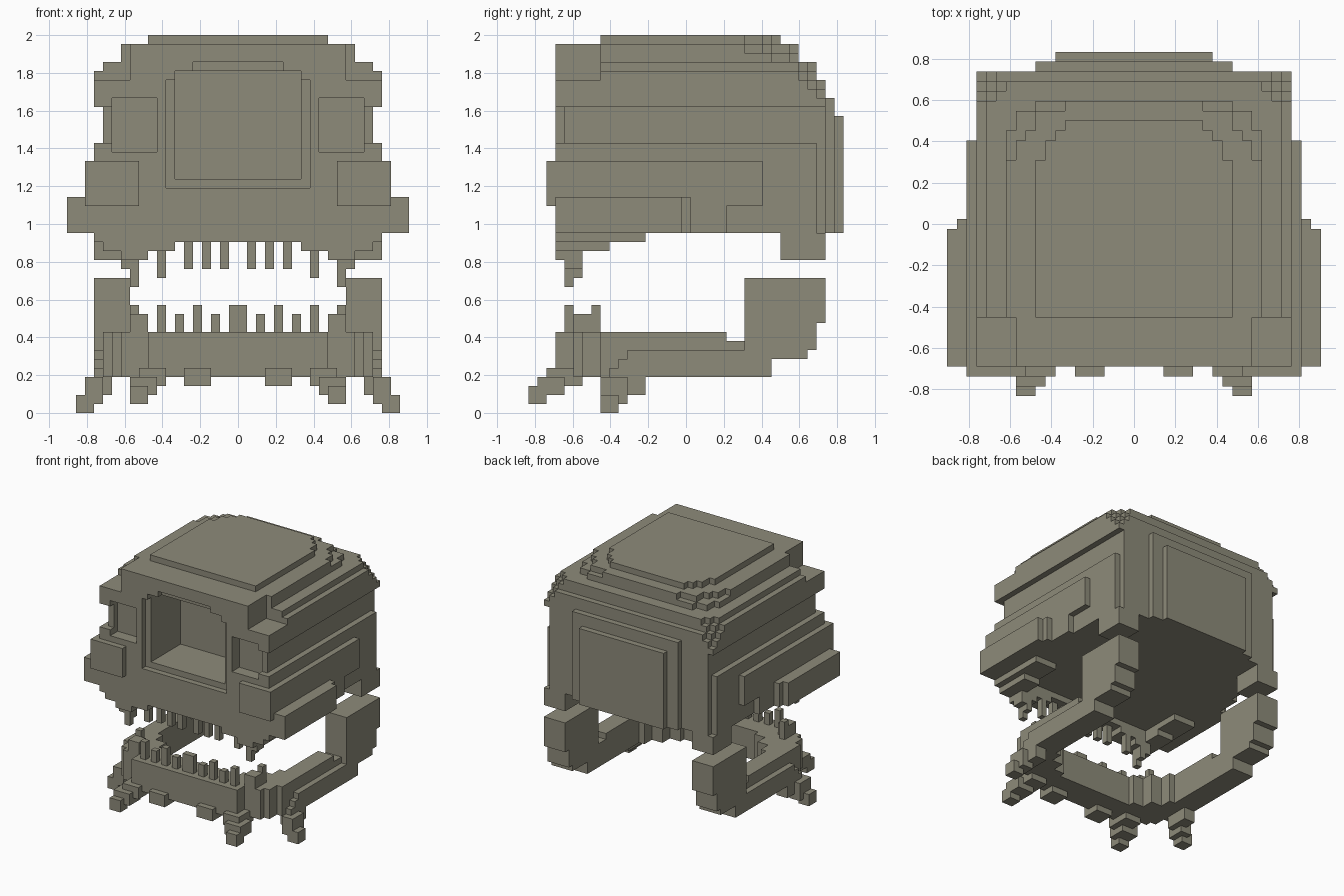
import bpy, bmesh

if "Cube" in bpy.data.objects:
    bpy.data.objects.remove(bpy.data.objects["Cube"])

U = 1 / 21          # edge of one block; x is counted from the centre, y from the front
Y_MID = 17.5

bone = bpy.data.materials.new("bone")
bone.diffuse_color = (0.27, 0.258, 0.195, 1)
bone.use_nodes = True
bone.node_tree.nodes["Principled BSDF"].inputs["Base Color"].default_value = bone.diffuse_color


def box(x0, x1, y0, y1, z0, z1):
    return {(x, y, z) for x in range(x0, x1) for y in range(y0, y1) for z in range(z0, z1)}


def mid(x, *yz):
    return box(-x, x, *yz)


def pair(x0, x1, *yz):
    return box(x0, x1, *yz) | box(-x1, -x0, *yz)


SIDES = {
    (1, 0, 0): ((1, 0, 0), (1, 1, 0), (1, 1, 1), (1, 0, 1)),
    (-1, 0, 0): ((0, 0, 0), (0, 0, 1), (0, 1, 1), (0, 1, 0)),
    (0, 1, 0): ((0, 1, 0), (0, 1, 1), (1, 1, 1), (1, 1, 0)),
    (0, -1, 0): ((0, 0, 0), (1, 0, 0), (1, 0, 1), (0, 0, 1)),
    (0, 0, 1): ((0, 0, 1), (1, 0, 1), (1, 1, 1), (0, 1, 1)),
    (0, 0, -1): ((0, 0, 0), (0, 1, 0), (1, 1, 0), (1, 0, 0)),
}


def build(name, cells):
    """Skin the outside of a set of blocks and merge the flat areas."""
    bm = bmesh.new()
    verts = {}
    for x, y, z in cells:
        for (dx, dy, dz), corners in SIDES.items():
            if (x + dx, y + dy, z + dz) in cells:
                continue
            loop = []
            for a, b, c in corners:
                k = (x + a, y + b, z + c)
                if k not in verts:
                    verts[k] = bm.verts.new((k[0] * U, (k[1] - Y_MID) * U, k[2] * U))
                loop.append(verts[k])
            bm.faces.new(loop)
    bmesh.ops.dissolve_limit(bm, angle_limit=0.01, verts=bm.verts[:], edges=bm.edges[:])
    me = bpy.data.meshes.new(name)
    bm.to_mesh(me)
    bm.free()
    me.materials.append(bone)
    bpy.context.collection.objects.link(bpy.data.objects.new(name, me))


# Cranium: main mass with a groove along the temples
skull = mid(15, 3, 33, 20, 35) | mid(16, 3, 32, 20, 30) | mid(12, 3, 8, 37, 41)
# Stepped dome: (front, bottom, top, [(half width, back), ...])
dome = [
    (3, 34, 35, [(16, 33)]),
    (3, 35, 36, [(16, 32), (15, 33)]),
    (3, 36, 37, [(16, 31), (15, 32), (14, 33)]),
    (8, 37, 38, [(16, 30), (15, 31), (14, 32)]),
    (8, 38, 39, [(15, 30), (14, 31), (13, 32)]),
    (8, 39, 40, [(13, 27), (12, 29), (10, 30)]),
    (8, 40, 41, [(13, 24), (12, 26), (11, 27), (10, 29), (7, 30)]),
    (8, 41, 42, [(10, 24), (9, 26), (8, 27), (7, 28)]),
]
for front, z0, z1, steps in dome:
    for half, back in steps:
        skull |= mid(half, front, back, z0, z1)
# Back plates and jaw hinges
skull |= mid(10, 33, 34, 20, 35) | mid(8, 34, 35, 20, 33)
skull |= pair(12, 16, 28, 33, 17, 20)
# Central cavity with a shallow rim
skull -= mid(8, 3, 4, 25, 37) | mid(7, 3, 4, 37, 38) | mid(5, 3, 4, 38, 39)
skull -= mid(7, 3, 12, 26, 38)
# Side sockets
skull -= pair(9, 14, 3, 5, 29, 35) | pair(14, 15, 3, 4, 30, 34)
build("cranium", skull)

# Cheekbones
build("cheekbones",
      pair(11, 17, 2, 3, 23, 28) | pair(16, 17, 3, 26, 23, 28) | pair(16, 17, 3, 22, 20, 23)
      | pair(17, 18, 3, 18, 20, 24) | pair(18, 19, 3, 17, 20, 24))

# Upper gum and teeth
build("upper_gum",
      mid(16, 3, 6, 19, 20) | pair(12, 16, 3, 13, 19, 20)
      | pair(7, 13, 3, 6, 18, 19) | pair(12, 15, 3, 9, 18, 19) | pair(10, 13, 3, 6, 17, 18))
upper = pair(11, 12, 4, 5, 14, 17) | pair(12, 13, 4, 6, 16, 17) | pair(8, 9, 5, 6, 15, 18)
upper |= pair(11, 12, 5, 6, 15, 17)
for x in (2 - 1, 3, 5):
    upper |= pair(x, x + 1, 4, 5, 16, 19)
build("upper_teeth", upper)

# Lower jaw: rounded bar with a stepped inner opening
jaw = set()
for half, front in ((10, 3), (13, 5), (14, 6), (15, 8)):
    jaw |= mid(half, front, 22, 4, 9)
jaw |= mid(15, 22, 24, 4, 8)
jaw |= pair(15, 16, 9, 24, 4, 5) | pair(15, 16, 10, 24, 5, 6) | pair(15, 16, 11, 24, 6, 7)
for half, front in ((7, 8), (9, 9), (11, 11), (12, 13)):
    jaw -= mid(half, front, 24, 4, 9)
# Rear branches of the jaw
for back, z0 in ((27, 4), (31, 6), (32, 7), (33, 10)):
    jaw |= pair(12, 16, 24, back, z0, 15)
build("lower_jaw", jaw)

# Lower teeth
lower = mid(1, 4, 5, 9, 12)
for x, top in ((2, 11), (4, 12), (6, 11), (8, 12)):
    lower |= pair(x, x + 1, 4, 5, 9, top)
lower |= pair(10, 12, 5, 7, 9, 11) | pair(11, 12, 7, 8, 9, 12)
build("lower_teeth", lower)

# Feet and chin bumps
build("front_feet", pair(10, 12, 0, 2, 1, 3) | pair(9, 12, 1, 4, 2, 4) | pair(8, 11, 2, 6, 3, 5))
build("side_feet", pair(16, 18, 8, 10, 0, 2) | pair(15, 17, 8, 11, 1, 4) | pair(14, 16, 9, 13, 2, 5))
build("chin_bumps", pair(3, 6, 2, 5, 3, 5))
